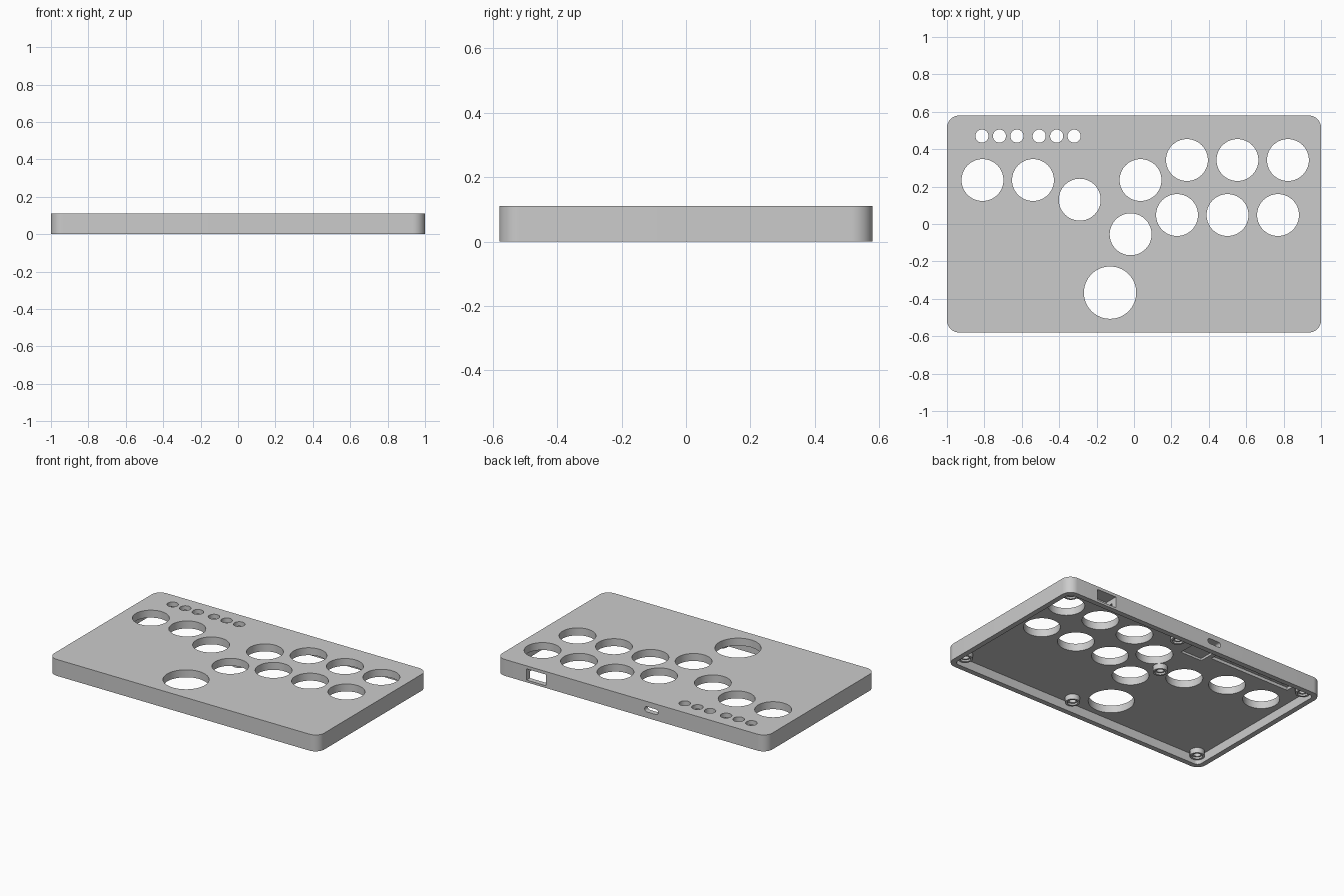
import bpy, bmesh, math
from mathutils import Matrix

if "Cube" in bpy.data.objects:
    bpy.data.objects.remove(bpy.data.objects["Cube"], do_unlink=True)

HEIGHT, CEILING, WALL = 0.11, 0.06, 0.035
HALF_X, HALF_Y, CORNER = 1.0, 0.58, 0.065

grey = bpy.data.materials.new("plain grey plastic")
grey.use_nodes = True
colour = (0.6, 0.6, 0.6, 1)
grey.diffuse_color = colour
grey.node_tree.nodes["Principled BSDF"].inputs["Base Color"].default_value = colour


def circle(x, y, r, n=64):
    return [(x + r * math.cos(math.tau * i / n), y + r * math.sin(math.tau * i / n))
            for i in range(n)]


def rounded_rect(x0, x1, y0, y1, r=0.0, n=12):
    if r == 0:
        return [(x0, y0), (x1, y0), (x1, y1), (x0, y1)]
    centres = [(x1 - r, y1 - r), (x0 + r, y1 - r), (x0 + r, y0 + r), (x1 - r, y0 + r)]
    points = []
    for k, (cx, cy) in enumerate(centres):
        for i in range(n + 1):
            a = math.pi / 2 * (k + i / n)
            points.append((cx + r * math.cos(a), cy + r * math.sin(a)))
    return points


def finish(name, bm):
    bmesh.ops.recalc_face_normals(bm, faces=bm.faces)
    mesh = bpy.data.meshes.new(name)
    bm.to_mesh(mesh)
    bm.free()
    mesh.materials.append(grey)
    obj = bpy.data.objects.new(name, mesh)
    bpy.context.scene.collection.objects.link(obj)
    return obj


def prism(name, outline, z0, z1):
    bm = bmesh.new()
    base = bm.faces.new([bm.verts.new((x, y, z0)) for x, y in outline])
    top = bmesh.ops.extrude_face_region(bm, geom=[base])["geom"]
    bmesh.ops.translate(bm, vec=(0, 0, z1 - z0),
                        verts=[v for v in top if isinstance(v, bmesh.types.BMVert)])
    return finish(name, bm)


def activate(obj):
    bpy.ops.object.select_all(action="DESELECT")
    obj.select_set(True)
    bpy.context.view_layer.objects.active = obj


def cut(body, cutter):
    activate(body)
    mod = body.modifiers.new("cut", "BOOLEAN")
    mod.operation, mod.solver, mod.object = "DIFFERENCE", "EXACT", cutter
    bpy.ops.object.modifier_apply(modifier=mod.name)
    bpy.data.objects.remove(cutter, do_unlink=True)


def cut_back(body, outline, depth_y):
    # outline is in x and z, pushed in through the back wall
    cutter = prism("port_cutter", outline, -0.7, -depth_y)
    cutter.data.transform(Matrix.Rotation(math.pi / 2, 4, "X"))
    cut(body, cutter)


# Case: a rounded slab hollowed from below
case = prism("case", rounded_rect(-HALF_X, HALF_X, -HALF_Y, HALF_Y, CORNER), 0, HEIGHT)
ix, iy = HALF_X - WALL, HALF_Y - WALL
cut(case, prism("hollow", rounded_rect(-ix, ix, -iy, iy, CORNER - WALL), -0.1, CEILING))

# Main button holes
buttons = [(-0.81, 0.235), (-0.54, 0.235), (-0.29, 0.13), (0.035, 0.235), (-0.018, -0.055)]
for i in range(3):
    buttons += [(0.283 + 0.27 * i, 0.342), (0.23 + 0.27 * i, 0.048)]
for x, y in buttons:
    cut(case, prism("button_cutter", circle(x, y, 0.112), -0.1, 0.2))
cut(case, prism("thumb_cutter", circle(-0.128, -0.367, 0.14), -0.1, 0.2))

# Small option holes, two groups of three
for start in (-0.813, -0.507):
    for i in range(3):
        cut(case, prism("option_cutter", circle(start + 0.0935 * i, 0.47, 0.035, 32), -0.1, 0.2))

# Shallow pockets in the ceiling for the boards
cut(case, prism("board_pocket", rounded_rect(-0.86, -0.26, 0.42, 0.54), 0.03, 0.08))
cut(case, prism("module_pocket", rounded_rect(-0.23, -0.07, 0.36, 0.54), 0.03, 0.075))

# Ports in the back wall
cut_back(case, rounded_rect(0.63, 0.775, 0.015, 0.09), 0.49)
cut_back(case, rounded_rect(-0.2, -0.1, 0.04, 0.075, 0.016, 6), 0.5)

activate(case)
bpy.ops.object.shade_smooth_by_angle(angle=math.radians(30))


# Screw bosses under the ceiling
def screw_boss(name, x, y):
    bm = bmesh.new()
    z0, z1 = 0.025, CEILING + 0.005
    profile = [(0.022, z1), (0.022, z0 + 0.012), (0.032, z0 + 0.012),
               (0.032, z0), (0.045, z0), (0.045, z1)]
    n = 32
    rings = [[bm.verts.new((px, py, z)) for px, py in circle(x, y, r, n)] for r, z in profile]
    for a, b in zip(rings, rings[1:] + rings[:1]):
        for i in range(n):
            j = (i + 1) % n
            bm.faces.new((a[i], a[j], b[j], b[i]))
    boss = finish(name, bm)
    activate(boss)
    bpy.ops.object.shade_smooth_by_angle(angle=math.radians(30))


for side, sx in (("left", 1), ("right", -1)):
    for end, sy in (("front", -1), ("back", 1)):
        screw_boss(f"{end}_{side}_screw_boss", sx * 0.918, sy * 0.498)
screw_boss("back_middle_screw_boss", 0.07, 0.498)
screw_boss("front_middle_screw_boss", 0.08, -0.485)
screw_boss("centre_screw_boss", -0.09, 0.14)
bpy.ops.object.select_all(action="DESELECT")
